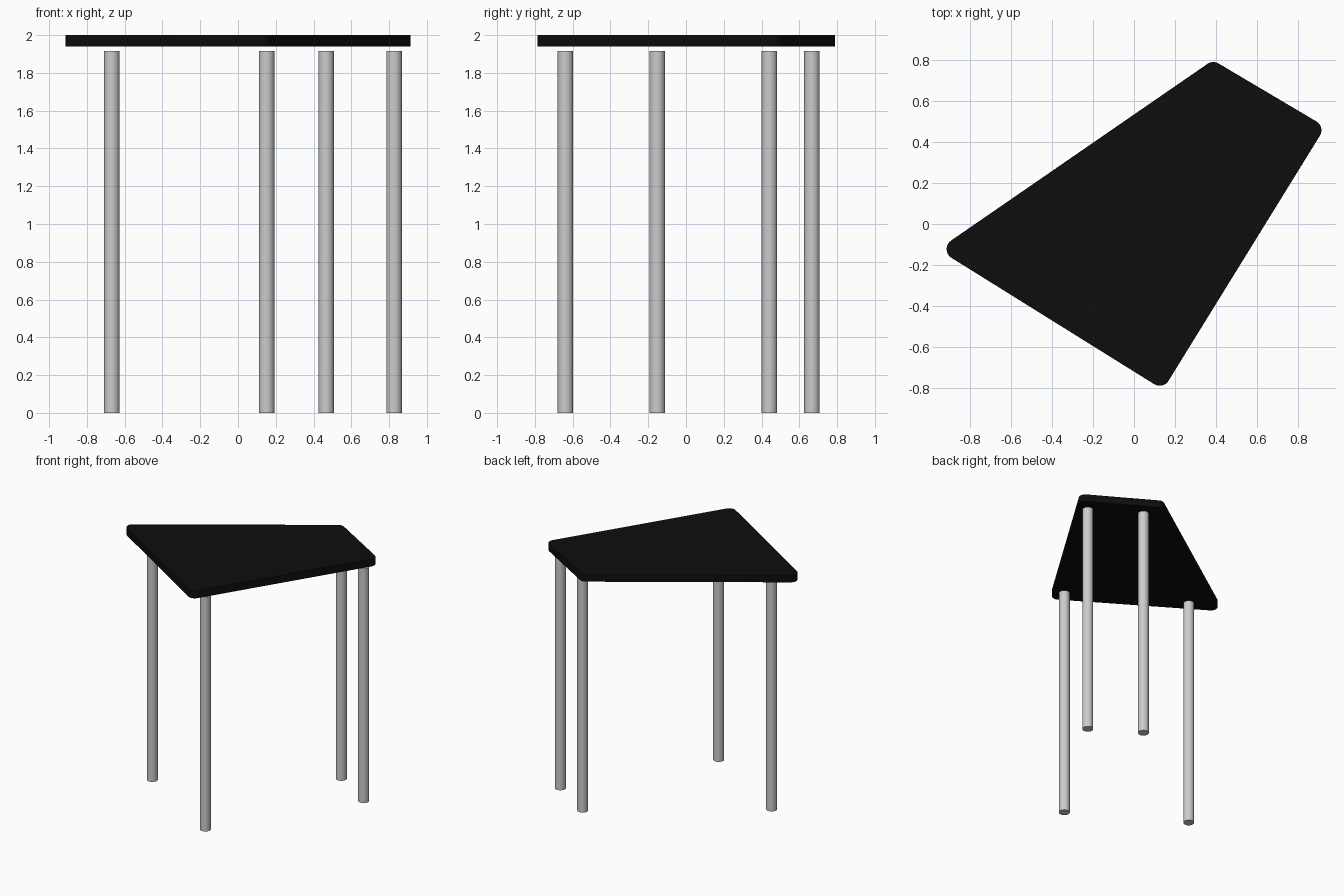
import bpy, bmesh
from math import atan2, cos, sin, pi

if "Cube" in bpy.data.objects:
    bpy.data.objects.remove(bpy.data.objects["Cube"])

TOP_Z, THICK, LEG_H = 2.0, 0.06, 1.915
LEG_R, CORNER_R, ARC_STEPS = 0.041, 0.05, 8

black = bpy.data.materials.new("black")
black.diffuse_color = (0.004, 0.004, 0.004, 1)
black.use_nodes = True
black.node_tree.nodes["Principled BSDF"].inputs["Base Color"].default_value = black.diffuse_color


def smooth(obj):
    bpy.ops.object.select_all(action='DESELECT')
    obj.select_set(True)
    bpy.context.view_layer.objects.active = obj
    bpy.ops.object.shade_smooth_by_angle()


def rounded_outline(centres, r):
    """Counter-clockwise outline around the corner arc centres."""
    points, n = [], len(centres)
    for i, (x, y) in enumerate(centres):
        px, py = centres[i - 1]
        nx, ny = centres[(i + 1) % n]
        start = atan2(y - py, x - px) - pi / 2
        sweep = (atan2(ny - y, nx - x) - pi / 2 - start) % (2 * pi)
        for k in range(ARC_STEPS + 1):
            a = start + sweep * k / ARC_STEPS
            points.append((x + r * cos(a), y + r * sin(a)))
    return points


# Tabletop: rounded trapezoid slab
corners = [(-0.862, -0.122), (0.125, -0.737), (0.862, 0.456), (0.386, 0.738)]
bm = bmesh.new()
verts = [bm.verts.new((x, y, TOP_Z - THICK)) for x, y in rounded_outline(corners, CORNER_R)]
face = bm.faces.new(verts)
ext = bmesh.ops.extrude_face_region(bm, geom=[face])
bmesh.ops.translate(bm, vec=(0, 0, THICK),
                    verts=[g for g in ext["geom"] if isinstance(g, bmesh.types.BMVert)])
bmesh.ops.recalc_face_normals(bm, faces=bm.faces)
mesh = bpy.data.meshes.new("tabletop")
bm.to_mesh(mesh)
bm.free()
mesh.materials.append(black)
tabletop = bpy.data.objects.new("tabletop", mesh)
bpy.context.collection.objects.link(tabletop)
smooth(tabletop)

# Legs: round posts just short of the tabletop
legs = {"left_leg": (-0.668, -0.152), "front_leg": (0.152, -0.638),
        "right_leg": (0.827, 0.442), "back_leg": (0.467, 0.667)}
for name, (x, y) in legs.items():
    bpy.ops.mesh.primitive_cylinder_add(vertices=32, radius=LEG_R, depth=LEG_H,
                                        location=(x, y, LEG_H / 2))
    leg = bpy.context.object
    leg.name = name
    smooth(leg)
